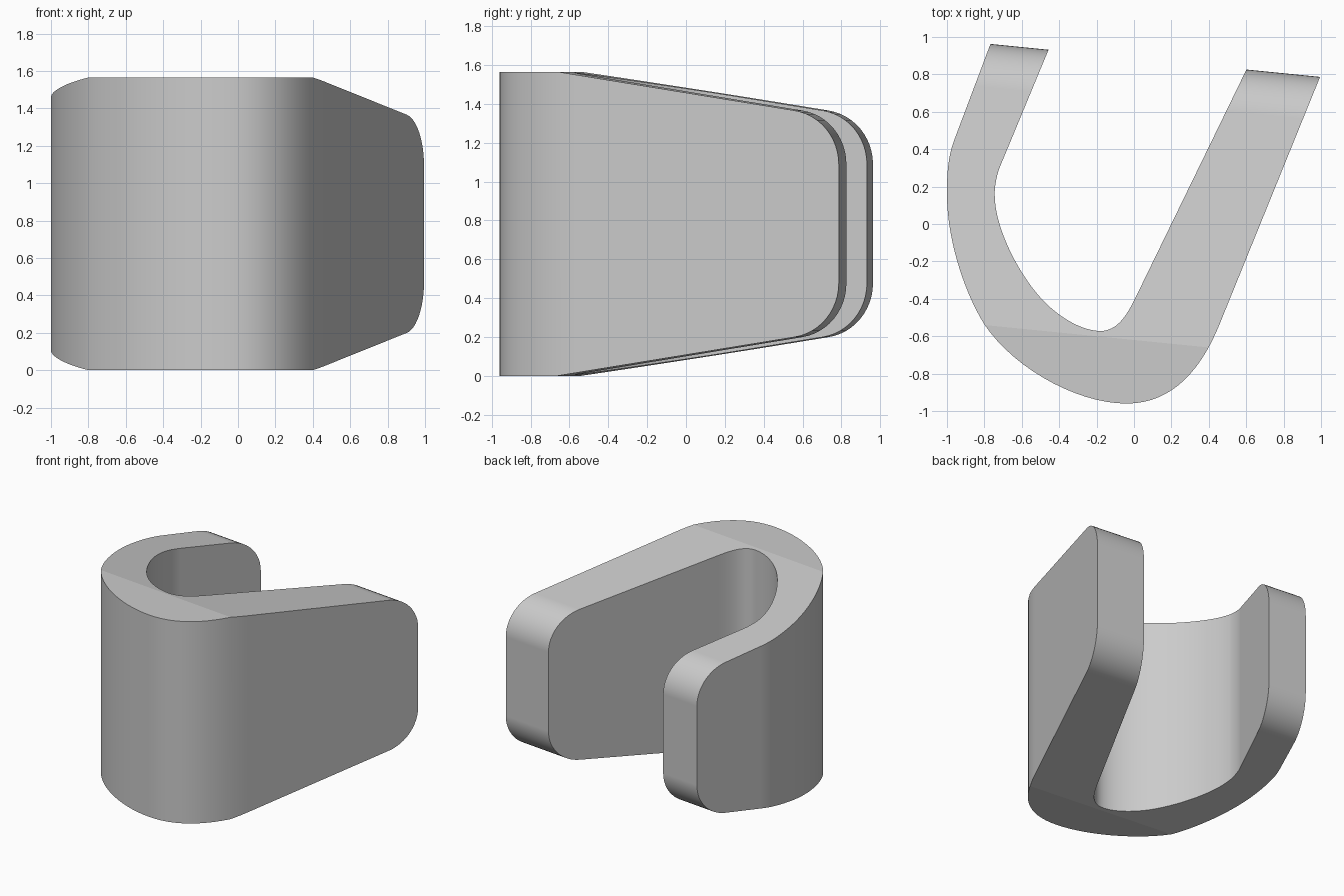
import bpy, bmesh, math
from mathutils import Vector
from mathutils.geometry import interpolate_bezier

cube = bpy.data.objects.get("Cube")
if cube:
    bpy.data.objects.remove(cube, do_unlink=True)

HEIGHT = 1.565
SKEW = 0.1      # the arm ends lie slightly askew to the x axis


def prism(name, bottom, top):
    """Closed solid between two matching outlines."""
    bm = bmesh.new()
    a = [bm.verts.new(p) for p in bottom]
    b = [bm.verts.new(p) for p in top]
    bm.faces.new(a)
    bm.faces.new(b)
    for i in range(len(a)):
        j = (i + 1) % len(a)
        bm.faces.new((a[i], a[j], b[j], b[i]))
    bmesh.ops.recalc_face_normals(bm, faces=bm.faces)
    mesh = bpy.data.meshes.new(name)
    bm.to_mesh(mesh)
    bm.free()
    obj = bpy.data.objects.new(name, mesh)
    bpy.context.collection.objects.link(obj)
    return obj


def spline(start, segments, steps=16):
    """Chain of cubic curves; each segment is two handles and an end point."""
    pts = [Vector(start)]
    for h1, h2, end in segments:
        pts += interpolate_bezier(pts[-1], Vector(h1), Vector(h2), Vector(end), steps)[1:]
    return [(p.x, p.y) for p in pts]


# Plan of the bent band: outer wall, then inner wall
outer = spline((0.457, -0.537), [
    ((0.355, -0.787), (0.2, -0.96), (-0.04, -0.96)),
    ((-0.3, -0.96), (-0.64, -0.775), (-0.8, -0.537)),
    ((-0.91, -0.36), (-1, -0.08), (-1, 0.16)),
    ((-1, 0.27), (-0.995, 0.359), (-0.96, 0.452))])
inner = spline((-0.715, 0.31), [
    ((-0.735, 0.262), (-0.745, 0.2), (-0.745, 0.16)),
    ((-0.745, -0.03), (-0.61, -0.27), (-0.505, -0.388)),
    ((-0.4, -0.507), (-0.27, -0.572), (-0.18, -0.572)),
    ((-0.09, -0.572), (-0.04, -0.49), (0.003, -0.404))])
plan = ([(1.032, 0.878)] + outer + [(-0.729, 1.065), (-0.414, 1.035)]
        + inner + [(0.65, 0.926)])
band = prism("bent_band", [(x, y, -0.1) for x, y in plan],
             [(x, y, HEIGHT + 0.1) for x, y in plan])

# Side profile: flat at the front, tapering to rounded arm ends
END, CREASE, SLOPE, RADIUS = 0.886, -0.62, 0.157, 0.28
tilt = math.atan(SLOPE)
cy = END - RADIUS
cz = HEIGHT - SLOPE * (cy - CREASE) - RADIUS / math.cos(tilt)
upper = [(-1.3, HEIGHT), (CREASE, HEIGHT)]
for i in range(13):
    a = (math.pi / 2 - tilt) * (1 - i / 12)
    upper.append((cy + RADIUS * math.cos(a), cz + RADIUS * math.sin(a)))
side = upper + [(v, HEIGHT - z) for v, z in reversed(upper)]
cutter = prism("side_profile", *[[(x, v - SKEW * x, z) for v, z in side]
                                 for x in (-1.5, 1.5)])
cutter.hide_render = True

# Trim the band to the side profile
bpy.ops.object.select_all(action='DESELECT')
bpy.context.view_layer.objects.active = band
band.select_set(True)
trim = band.modifiers.new("trim", 'BOOLEAN')
trim.operation = 'INTERSECT'
trim.solver = 'EXACT'
trim.object = cutter
bpy.ops.object.modifier_apply(modifier=trim.name)
bpy.data.objects.remove(cutter, do_unlink=True)

# Smooth walls, crisp creases
bpy.ops.object.shade_smooth_by_angle(angle=math.radians(8.5))
weighted = band.modifiers.new("weighted_normals", 'WEIGHTED_NORMAL')
weighted.keep_sharp = True

grey = (0.6, 0.6, 0.6, 1)
mat = bpy.data.materials.new("plain_grey")
mat.use_nodes = True
mat.diffuse_color = grey
mat.node_tree.nodes["Principled BSDF"].inputs["Base Color"].default_value = grey
band.data.materials.clear()
band.data.materials.append(mat)
